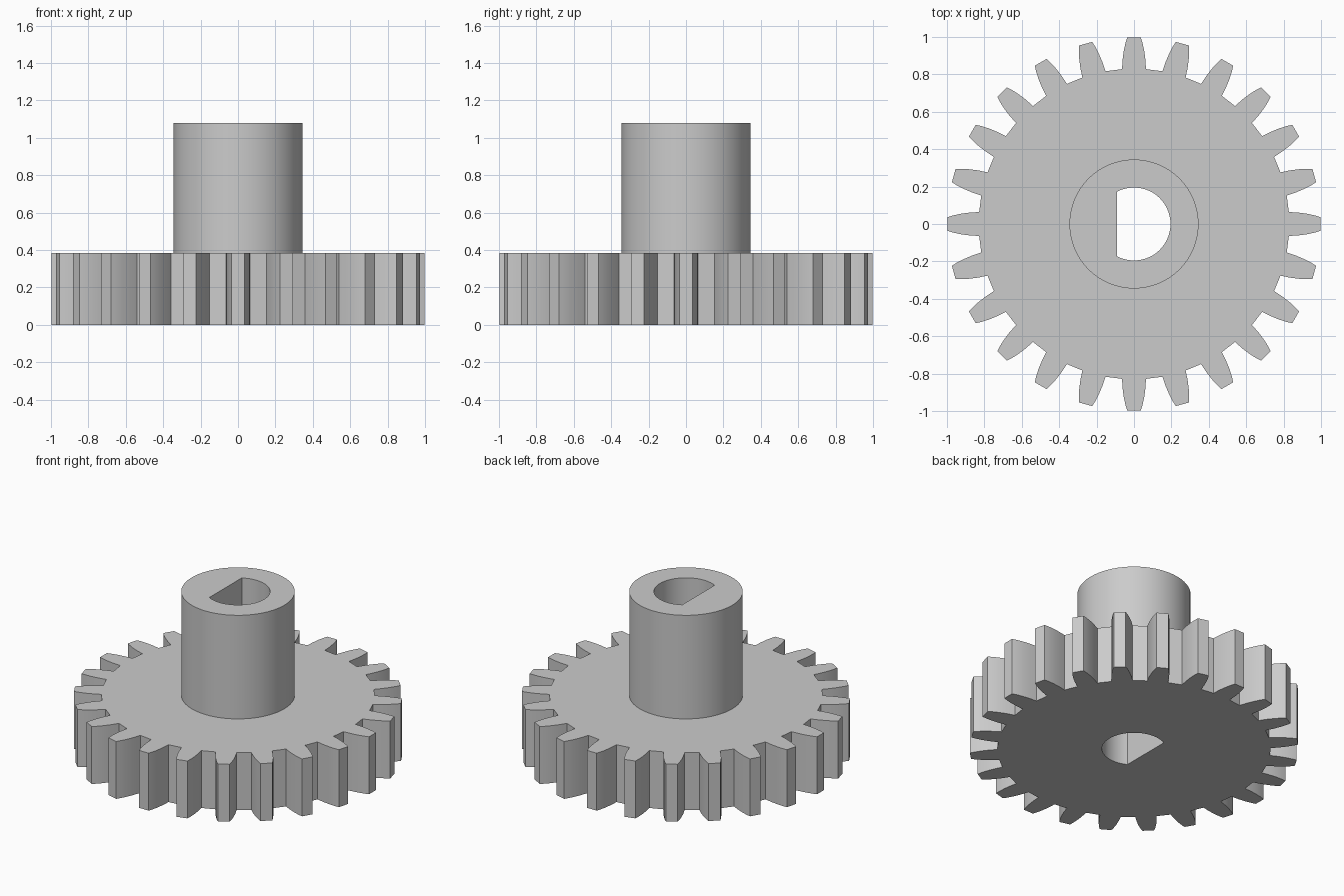
import bpy, bmesh
from math import cos, sin, acos, pi, radians

if "Cube" in bpy.data.objects:
    bpy.data.objects.remove(bpy.data.objects["Cube"], do_unlink=True)

TEETH = 24
GEAR_TOP, HUB_TOP = 0.385, 1.08
HUB_R, BORE_R, BORE_FLAT = 0.345, 0.195, -0.092

# Half of one tooth, root to tip: (distance from axis, half width)
FLANK = [(0.828, 0.064), (0.88, 0.061), (0.93, 0.054), (0.97, 0.045), (0.998, 0.036)]


def arc(radius, start, end, steps):
    return [(radius * cos(start + (end - start) * i / steps),
             radius * sin(start + (end - start) * i / steps)) for i in range(steps + 1)]


def gear_outline():
    tooth = [(d, -w) for d, w in FLANK] + [(d, w) for d, w in reversed(FLANK)]
    points = []
    for i in range(TEETH):
        a = 2 * pi * i / TEETH
        points += [(d * cos(a) - w * sin(a), d * sin(a) + w * cos(a)) for d, w in tooth]
    return points


bm = bmesh.new()


def ring(points, z):
    return [bm.verts.new((x, y, z)) for x, y in points]


def wall(low, high):
    for i in range(len(low)):
        j = (i + 1) % len(low)
        bm.faces.new((low[i], low[j], high[j], high[i]))


def cap(outer, inner):
    edges = []
    for loop in (outer, inner):
        for a, b in zip(loop, loop[1:] + loop[:1]):
            edges.append(bm.edges.get((a, b)) or bm.edges.new((a, b)))
    bmesh.ops.triangle_fill(bm, edges=edges, use_beauty=True)


# Outlines: toothed rim, round hub, D-shaped bore
rim = gear_outline()
hub = arc(HUB_R, 0, 2 * pi, 64)[:-1]
flat_angle = acos(BORE_FLAT / BORE_R)
bore = arc(BORE_R, -flat_angle, flat_angle, 40)

rim_low, rim_high = ring(rim, 0), ring(rim, GEAR_TOP)
hub_low, hub_high = ring(hub, GEAR_TOP), ring(hub, HUB_TOP)
bore_low, bore_high = ring(bore, 0), ring(bore, HUB_TOP)

# Walls, then the underside, shoulder and hub end
wall(rim_low, rim_high)
wall(hub_low, hub_high)
wall(bore_low, bore_high)
cap(rim_low, bore_low)
cap(rim_high, hub_low)
cap(hub_high, bore_high)
bmesh.ops.recalc_face_normals(bm, faces=bm.faces[:])

mesh = bpy.data.meshes.new("spur_gear")
bm.to_mesh(mesh)
bm.free()
gear = bpy.data.objects.new("spur_gear", mesh)
bpy.context.collection.objects.link(gear)

# Plain grey material
grey = bpy.data.materials.new("plain_grey")
grey.use_nodes = True
colour = (0.6, 0.6, 0.6, 1)
grey.diffuse_color = colour
grey.node_tree.nodes["Principled BSDF"].inputs["Base Color"].default_value = colour
mesh.materials.append(grey)

# Smooth round walls, crisp corners
bpy.ops.object.select_all(action="DESELECT")
gear.select_set(True)
bpy.context.view_layer.objects.active = gear
bpy.ops.object.shade_smooth_by_angle(angle=radians(25))
